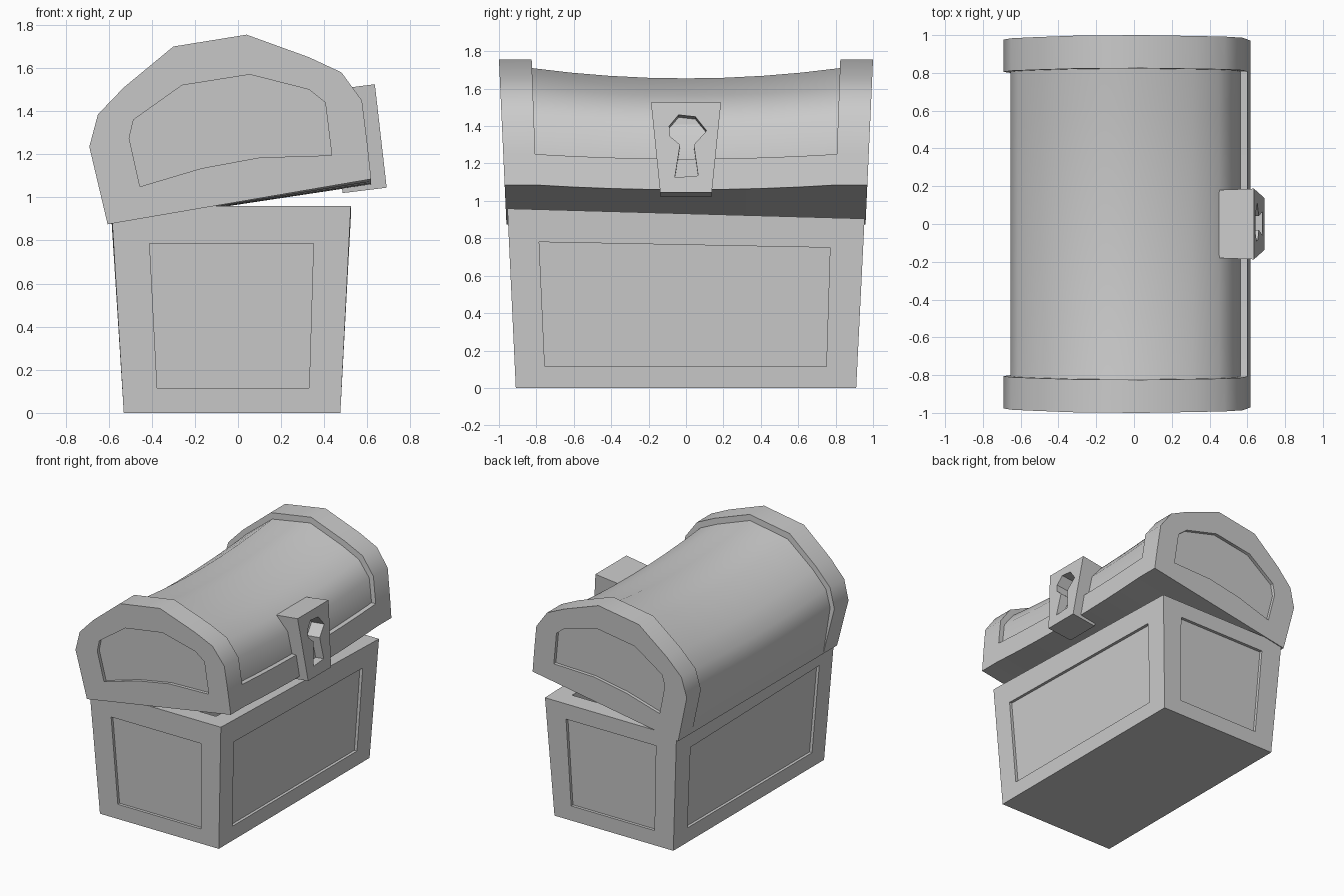
import bpy, bmesh, math

if "Cube" in bpy.data.objects:
    bpy.data.objects.remove(bpy.data.objects["Cube"])


def loft(name, rings):
    """Closed solid skinned through matching rings, with end caps."""
    bm = bmesh.new()
    vs = [[bm.verts.new(p) for p in r] for r in rings]
    n = len(rings[0])
    for a, b in zip(vs, vs[1:]):
        for i in range(n):
            j = (i + 1) % n
            bm.faces.new((a[i], a[j], b[j], b[i]))
    bm.faces.new(vs[0])
    bm.faces.new(vs[-1])
    bmesh.ops.remove_doubles(bm, verts=bm.verts, dist=1e-5)
    bmesh.ops.recalc_face_normals(bm, faces=bm.faces)
    me = bpy.data.meshes.new(name)
    bm.to_mesh(me)
    bm.free()
    ob = bpy.data.objects.new(name, me)
    bpy.context.collection.objects.link(ob)
    return ob


def activate(ob):
    bpy.ops.object.select_all(action='DESELECT')
    ob.select_set(True)
    bpy.context.view_layer.objects.active = ob


def cut(ob, rings):
    """Subtract a lofted cutter."""
    cutter = loft("cutter", rings)
    cutter.hide_render = True
    m = ob.modifiers.new("cut", 'BOOLEAN')
    m.operation, m.solver, m.object = 'DIFFERENCE', 'EXACT', cutter
    activate(ob)
    bpy.ops.object.modifier_apply(modifier=m.name)
    bpy.data.objects.remove(cutter)


# Flared body; its top dips slightly towards +y
def front_x(z): return 0.475 + 0.052 * z
def back_x(z): return -0.53 - 0.062 * z
def side_y(z): return 0.91 + 0.048 * z
def top_z(y): return 0.932 - 0.027 * y / 0.955


def rect(z, inset=0.0, level=None):
    pts = []
    for sx, sy in ((0, -1), (1, -1), (1, 1), (0, 1)):
        y = sy * (side_y(z) - inset)
        x = front_x(z) - inset if sx else back_x(z) + inset
        pts.append((x, y, z if level is None else level(y)))
    return pts


body = loft("chest_body", [rect(0), rect(0.932, 0, top_z)])
cut(body, [rect(0.1, 0.13), rect(0.932, 0.13, lambda y: top_z(y) + 0.1)])

# Recessed panels on the four body walls
D = 0.022
end_panel = [(-0.41, 0.785), (0.35, 0.785), (0.33, 0.115), (-0.375, 0.115)]
long_panel = [(-0.785, 0.78), (0.77, 0.75), (0.75, 0.115), (-0.755, 0.115)]
for s in (-1, 1):
    cut(body, [[(x, s * (side_y(z) + o), z) for x, z in end_panel] for o in (0.05, -D)])
cut(body, [[(front_x(z) + o, y, z) for y, z in long_panel] for o in (0.05, -D)])
cut(body, [[(back_x(z) - o, y, z) for y, z in long_panel] for o in (0.05, -D)])

# Lid: raised end bands and front rail around a sagging centre
outer = [(-0.605, 0.875), (-0.69, 1.235), (-0.65, 1.385), (-0.53, 1.51),
         (-0.30, 1.70), (0.04, 1.755), (0.33, 1.65), (0.48, 1.58),
         (0.575, 1.45), (0.60, 1.25), (0.60, 1.25), (0.618, 1.085)]
inner = [(-0.605, 0.875), (-0.655, 1.235), (-0.615, 1.365), (-0.505, 1.48),
         (-0.285, 1.655), (0.035, 1.71), (0.31, 1.61), (0.45, 1.545),
         (0.54, 1.43), (0.565, 1.25), (0.60, 1.25), (0.618, 1.085)]
BAND = 0.825


def lean(z): return 0.96 + 0.04 * (z - 0.875) / 0.88


def lid_ring(profile, y):
    bow = max(0, 1 - (y / BAND) ** 2)
    ring = []
    for i, (x, z) in enumerate(profile):
        sag = bow * (0.025 + 0.03 * min(1, max(0, (z - 1.25) / 0.46))) if i else 0
        ring.append((x, y * lean(z), z - sag))
    return ring


steps = [BAND * (i / 4 - 1) for i in range(9)]
lid = loft("chest_lid",
           [lid_ring(outer, -1), lid_ring(outer, -BAND)]
           + [lid_ring(inner, y) for y in steps]
           + [lid_ring(outer, BAND), lid_ring(outer, 1)])

# Recessed panels in the lid ends
lid_panel = [(-0.455, 1.05), (-0.505, 1.275), (-0.485, 1.36), (-0.26, 1.52),
             (0.055, 1.57), (0.33, 1.50), (0.405, 1.44), (0.435, 1.195),
             (0.10, 1.185), (-0.17, 1.135)]
for s in (-1, 1):
    cut(lid, [[(x, s * (lean(z) + o), z) for x, z in lid_panel] for o in (0.05, -0.025)])

# Tapered lock plate with a keyhole
lock = loft("lock", [
    [(0.635, -0.187, 1.525), (0.635, 0.187, 1.525), (0.69, 0.138, 1.045), (0.69, -0.138, 1.045)],
    [(0.44, -0.18, 1.50), (0.44, 0.18, 1.50), (0.485, -0.0 + 0.135, 1.02), (0.485, -0.135, 1.02)]])
keyhole = [(-0.09, 1.40), (-0.04, 1.46), (0.05, 1.45), (0.11, 1.375), (0.042, 1.30),
           (0.065, 1.135), (-0.06, 1.125), (-0.032, 1.30), (-0.085, 1.345)]
cut(lock, [[(0.635 + (1.525 - z) * 0.115 + 0.99 * o, y, z + 0.11 * o) for y, z in keyhole]
           for o in (0.05, -0.12)])

for ob in (body, lid, lock):
    activate(ob)
    bpy.ops.object.shade_smooth_by_angle(angle=math.radians(35))
